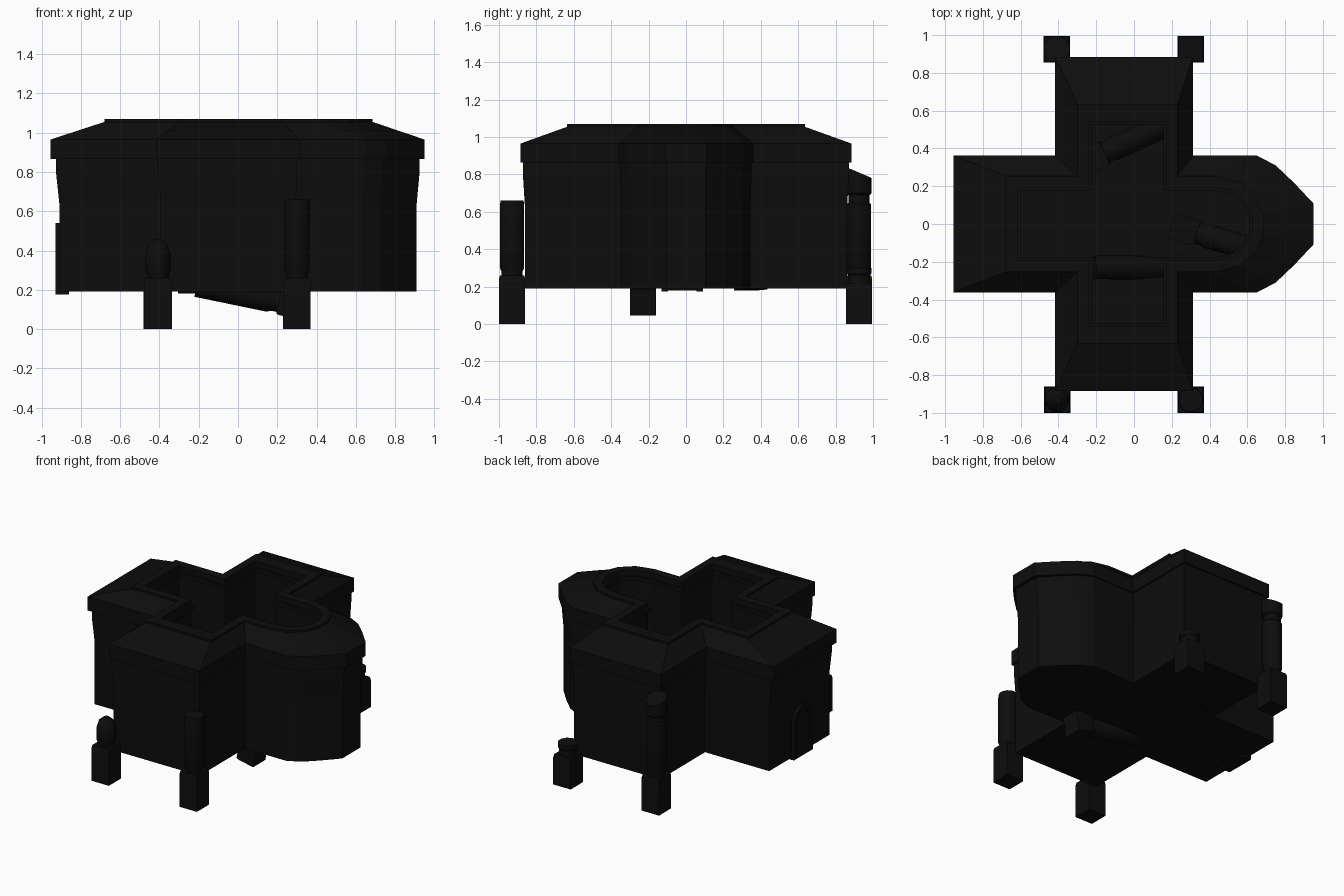
import bpy, bmesh, math
from mathutils import Vector, Matrix

if "Cube" in bpy.data.objects:
    bpy.data.objects.remove(bpy.data.objects["Cube"])

stone = bpy.data.materials.new("dark_stone")
stone.diffuse_color = (0.004, 0.004, 0.004, 1)
stone.use_nodes = True
stone.node_tree.nodes["Principled BSDF"].inputs["Base Color"].default_value = stone.diffuse_color


def make(name, bm):
    bmesh.ops.recalc_face_normals(bm, faces=bm.faces[:])
    mesh = bpy.data.meshes.new(name)
    bm.to_mesh(mesh)
    bm.free()
    ob = bpy.data.objects.new(name, mesh)
    bpy.context.collection.objects.link(ob)
    mesh.materials.append(stone)
    return ob


def loft(bm, loops, cap=True, closed=False):
    rings = [[bm.verts.new(p) for p in loop] for loop in loops]
    pairs = list(zip(rings, rings[1:]))
    if closed:
        pairs.append((rings[-1], rings[0]))
    for a, b in pairs:
        n = len(a)
        for i in range(n):
            j = (i + 1) % n
            bm.faces.new((a[i], a[j], b[j], b[i]))
    if cap:
        bm.faces.new(rings[0][::-1])
        bm.faces.new(rings[-1])


FACETED = [(0, 1), (.33, .86), (.66, .6), (1, .3)]
ROUND = [(0, 1), (.5, .87), (.83, .56), (.98, .2)]


def plan(z, left, right, x0, x1, hy, end, start, apse):
    """Cross-shaped outline with an apse on the right arm."""
    half = [(start + (right - start) * s, hy * c) for s, c in reversed(apse)]
    half += [(x1, hy), (x1, end), (x0, end), (x0, hy), (left, hy)]
    pts = half + [(x, -y) for x, y in reversed(half)]
    return [(x, y, z) for x, y in pts]


# Cross-shaped building: floor, inner walls, rim, sloping roof, eaves, walls
low = (-.91, .91, -.395, .295, .345, .862, .63, FACETED)
high = (-.927, .925, -.405, .30, .35, .872, .64, FACETED)
eave = (-.955, .95, -.417, .312, .362, .885, .65, FACETED)
rim = (-.68, .69, -.30, .23, .255, .635, .43, ROUND)
hole = (-.615, .63, -.24, .17, .193, .54, .43, ROUND)
lip = (-.60, .615, -.225, .155, .178, .525, .43, ROUND)
bm = bmesh.new()
loft(bm, [plan(.2, *hole), plan(1.0, *hole), plan(1.0, *lip), plan(1.03, *lip),
          plan(1.03, *hole), plan(1.07, *hole), plan(1.07, *rim), plan(1.055, *rim),
          plan(.965, *eave), plan(.865, *eave), plan(.865, *high), plan(.8, *high),
          plan(.64, *low), plan(.19, *low)])
make("cross_shaped_hall", bm)


# Arched doorway on the left end
def arch(x, w, top, bottom, cy=-.02, n=8):
    pts = [(x, cy - w, bottom)]
    for i in range(n + 1):
        a = math.pi * i / n
        pts.append((x, cy - w * math.cos(a), top - w + w * math.sin(a)))
    return pts + [(x, cy + w, bottom)]


bm = bmesh.new()
loft(bm, [arch(-.86, .11, .54, .175), arch(-.93, .11, .54, .175),
          arch(-.93, .075, .505, .175), arch(-.86, .075, .505, .175)],
     cap=False, closed=True)
make("door_frame", bm)
bm = bmesh.new()
loft(bm, [arch(-.90, .078, .508, .18), arch(-.917, .078, .508, .18)])
make("door_panel", bm)


# Broken columns: square base, neck, round shaft, optional upper drum
def ring(r, z, n=12, slant=0):
    return [(r * math.cos(2 * math.pi * (i + .5) / n),
             r * math.sin(2 * math.pi * (i + .5) / n),
             z + slant * math.sin(2 * math.pi * (i + .5) / n)) for i in range(n)]


def column(name, profile, matrix, base=.24, slant=0):
    bm = bmesh.new()
    s = .07 * math.sqrt(2)
    loft(bm, [ring(s, 0, 4), ring(s, base, 4), ring(s * .93, base + .02, 4)])
    loft(bm, [ring(r, z, 12, slant if z == profile[-1][1] else 0) for r, z in profile])
    ob = make(name, bm)
    ob.matrix_world = matrix
    with bpy.context.temp_override(object=ob, active_object=ob, selected_objects=[ob],
                                   selected_editable_objects=[ob]):
        bpy.ops.object.shade_smooth_by_angle(angle=math.radians(35))


SHAFT = [(.058, .24), (.058, .28), (.067, .3)]
DRUM = [(.066, .64), (.058, .65), (.058, .69)]
column("front_left_column", SHAFT + [(.066, .38), (.05, .43), (.02, .455)],
       Matrix.Translation((-.407, -.93, 0)))
column("front_right_column", SHAFT + [(.067, .63), (.064, .66)],
       Matrix.Translation((.3, -.93, 0)))
column("back_right_column", [(.06, .2), (.06, .26), (.068, .27), (.068, .3)],
       Matrix.Translation((.3, .925, 0)), base=.2)
column("back_left_column", SHAFT + DRUM + [(.07, .7), (.07, .81)],
       Matrix.Translation((-.41, .925, 0)), slant=-.03)


# Fallen columns lying across the floor
def fallen(name, start, end):
    a, b = Vector(start), Vector(end)
    d = b - a
    m = Matrix.Translation(a) @ d.to_track_quat('Z', 'Y').to_matrix().to_4x4()
    column(name, [(.058, .13), (.058, .17), (.067, .19), (.064, d.length)], m, base=.12)


fallen("fallen_column_front", (.345, -.23, .115), (-.21, -.23, .225))
fallen("fallen_column_back", (-.28, .32, .25), (.16, .52, .27))
fallen("fallen_column_apse", (.2, -.01, .27), (.58, -.12, .27))
